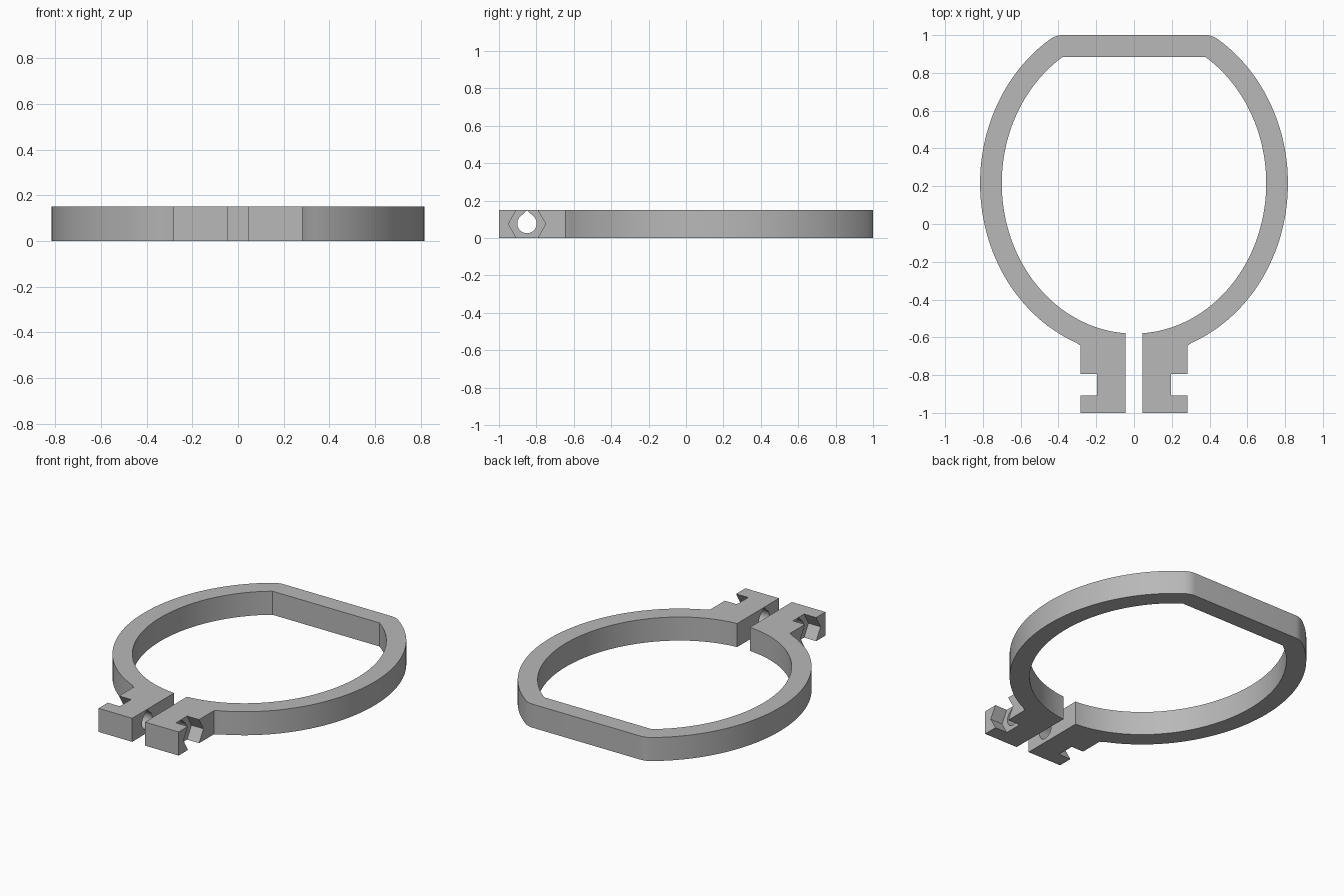
import bpy
import bmesh
from math import sin, cos, pi, asin, acos, atan2
from mathutils import Vector

if "Cube" in bpy.data.objects:
    bpy.data.objects.remove(bpy.data.objects["Cube"])

HEIGHT = 0.15
WALL = 0.115
RX, RY, CY = 0.70, 0.795, 0.215      # inner oval of the band
FLAT_Y = 0.885                       # inner face of the flat back
GAP, LUG_X, LUG_TOP = 0.045, 0.282, -0.645
BOLT_Y, BOLT_Z = -0.85, 0.077

grey = bpy.data.materials.new("grey plastic")
grey.use_nodes = True
colour = (0.48, 0.48, 0.48, 1)
grey.diffuse_color = colour
grey.node_tree.nodes["Principled BSDF"].inputs["Base Color"].default_value = colour


def prism(name, points, direction):
    """Extrude a closed outline of 3D points along a direction."""
    bm = bmesh.new()
    face = bm.faces.new([bm.verts.new(p) for p in points])
    side = bmesh.ops.extrude_face_region(bm, geom=[face])["geom"]
    moved = [v for v in side if isinstance(v, bmesh.types.BMVert)]
    bmesh.ops.translate(bm, verts=moved, vec=direction)
    bmesh.ops.recalc_face_normals(bm, faces=bm.faces)
    mesh = bpy.data.meshes.new(name)
    bm.to_mesh(mesh)
    bm.free()
    mesh.materials.append(grey)
    obj = bpy.data.objects.new(name, mesh)
    bpy.context.collection.objects.link(obj)
    return obj


def cut(target, cutter):
    """Subtract a cutter and throw it away."""
    mod = target.modifiers.new("cut", 'BOOLEAN')
    mod.operation = 'DIFFERENCE'
    mod.solver = 'EXACT'
    mod.object = cutter
    bpy.context.view_layer.objects.active = target
    bpy.ops.object.modifier_apply(modifier=mod.name)
    bpy.data.objects.remove(cutter)


# Half outline of the band: oval inside, constant wall, rounded back corner
start = asin((FLAT_Y - CY) / RY)
end = -acos(GAP / RX)
steps = 64
angles = [start + (end - start) * i / steps for i in range(steps + 1)]
inner = [Vector((RX * cos(a), CY + RY * sin(a))) for a in angles]
normals = [Vector((cos(a) / RX, sin(a) / RY)).normalized() for a in angles]
outer = [p + n * WALL for p, n in zip(inner, normals)]
outer = [p for p in outer if p.y > 0 or p.x > LUG_X + 0.005]

tilt = atan2(normals[0].y, normals[0].x)
corner = [inner[0] + WALL * Vector((cos(a), sin(a)))
          for a in [pi / 2 + (tilt - pi / 2) * i / 5 for i in range(5)]]
lug = [Vector(p) for p in ((LUG_X, LUG_TOP), (LUG_X, -1), (GAP, -1))]
half = corner + outer + lug + inner[::-1]
outline = half + [Vector((-p.x, p.y)) for p in reversed(half)]
clamp = prism("clamp_band", [(p.x, p.y, 0) for p in outline], (0, 0, HEIGHT))

# Teardrop bolt hole across both lugs
r = 0.052
hole = [(r * cos(a), r * sin(a))
        for a in [pi * 0.75 + 1.5 * pi * i / 24 for i in range(25)]]
hole.append((0, r * 1.35))
cut(clamp, prism("bolt_hole", [(-0.5, BOLT_Y + y, BOLT_Z + z) for y, z in hole], (1, 0, 0)))

# Hexagonal pockets on the outer side of each lug
for side in (1, -1):
    hexagon = [(0.1 * cos(k * pi / 3), 0.1 * sin(k * pi / 3)) for k in range(6)]
    points = [(side * 0.197, BOLT_Y + y, 0.075 + z) for y, z in hexagon]
    cut(clamp, prism("nut_pocket", points, (side * 0.2, 0, 0)))

# Smooth the curved walls, keep the corners crisp
bpy.ops.object.select_all(action='DESELECT')
clamp.select_set(True)
bpy.context.view_layer.objects.active = clamp
bpy.ops.object.shade_smooth_by_angle(angle=pi / 7)
